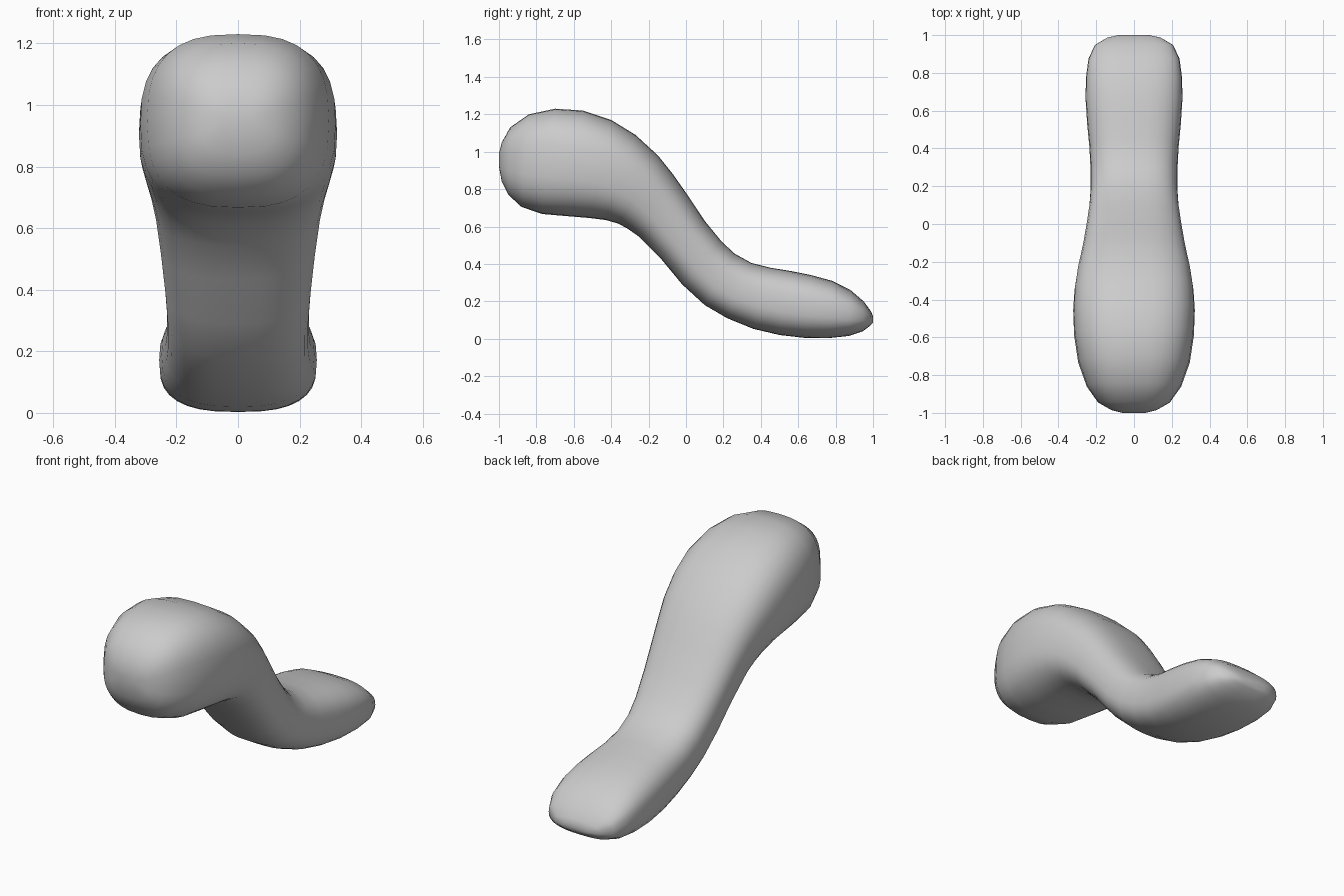
import bpy, bmesh
from math import cos, sin, pi
from mathutils import Vector

SIDES = 32
POWER = 2 / 2.7   # rounded-square cross-section

# Stations: upper edge (y, z), lower edge (y, z), half width
STATIONS = [
    (-1.00, 0.99, -1.00, 0.92, 0.06),
    (-0.985, 1.05, -0.985, 0.84, 0.12),
    (-0.94, 1.13, -0.95, 0.77, 0.19),
    (-0.84, 1.20, -0.88, 0.705, 0.25),
    (-0.70, 1.23, -0.77, 0.667, 0.295),
    (-0.55, 1.22, -0.63, 0.655, 0.317),
    (-0.40, 1.17, -0.51, 0.645, 0.322),
    (-0.27, 1.09, -0.43, 0.635, 0.315),
    (-0.15, 0.98, -0.36, 0.615, 0.300),
    (-0.07, 0.88, -0.31, 0.587, 0.284),
    (0.00, 0.78, -0.25, 0.545, 0.270),
    (0.10, 0.63, -0.14, 0.435, 0.252),
    (0.19, 0.52, -0.02, 0.29, 0.237),
    (0.26, 0.455, 0.10, 0.18, 0.230),
    (0.35, 0.405, 0.22, 0.11, 0.230),
    (0.45, 0.38, 0.36, 0.053, 0.236),
    (0.56, 0.362, 0.50, 0.02, 0.248),
    (0.67, 0.34, 0.64, 0.004, 0.256),
    (0.78, 0.31, 0.76, 0.003, 0.255),
    (0.88, 0.26, 0.87, 0.015, 0.241),
    (0.95, 0.20, 0.945, 0.04, 0.207),
    (0.99, 0.145, 0.985, 0.07, 0.14),
    (1.00, 0.12, 1.00, 0.085, 0.08),
]


def spow(v):
    return abs(v) ** POWER * (1 if v >= 0 else -1)


# Curved body lofted through the stations
bm = bmesh.new()
rings = []
for uy, uz, ly, lz, w in STATIONS:
    up, low = Vector((0, uy, uz)), Vector((0, ly, lz))
    mid, half = (up + low) / 2, (up - low) / 2
    ring = []
    for i in range(SIDES):
        a = 2 * pi * i / SIDES
        ring.append(bm.verts.new(mid + half * spow(sin(a)) + Vector((w * spow(cos(a)), 0, 0))))
    rings.append(ring)
for r, s in zip(rings, rings[1:]):
    for i in range(SIDES):
        j = (i + 1) % SIDES
        bm.faces.new((r[i], r[j], s[j], s[i]))

# Small end caps
bm.faces.new(rings[0])
bm.faces.new(rings[-1])
bmesh.ops.recalc_face_normals(bm, faces=bm.faces)
for f in bm.faces:
    f.smooth = True

mesh = bpy.data.meshes.new("curved_body")
bm.to_mesh(mesh)
bm.free()
body = bpy.data.objects.new("curved_body", mesh)
bpy.context.collection.objects.link(body)
